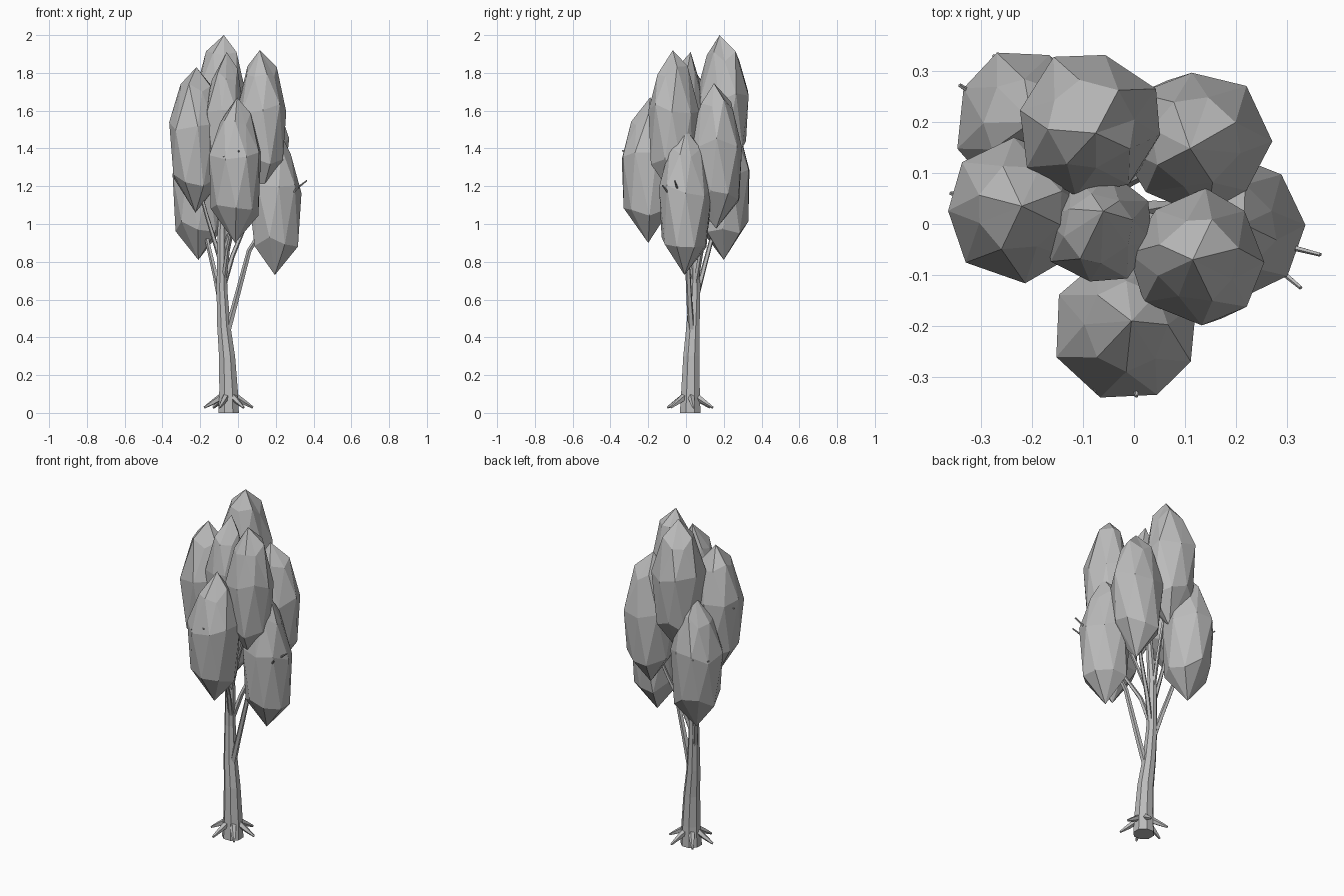
import bpy, bmesh, math, random
from mathutils import Vector

if "Cube" in bpy.data.objects:
    bpy.data.objects.remove(bpy.data.objects["Cube"])

random.seed(4)
grey = bpy.data.materials.new("plain grey")
grey.diffuse_color = (0.5, 0.5, 0.5, 1)
grey.use_nodes = True
grey.node_tree.nodes["Principled BSDF"].inputs["Base Color"].default_value = grey.diffuse_color


def finish(name, bm):
    bmesh.ops.recalc_face_normals(bm, faces=bm.faces[:])
    me = bpy.data.meshes.new(name)
    bm.to_mesh(me)
    bm.free()
    me.materials.append(grey)
    ob = bpy.data.objects.new(name, me)
    bpy.context.collection.objects.link(ob)
    return ob


def tube(name, pts, sides, flat=False):
    """Tapered tube through (x, y, z, radius) points."""
    bm = bmesh.new()
    path = [Vector(p[:3]) for p in pts]
    rings = []
    for i, p in enumerate(path):
        d = path[min(i + 1, len(path) - 1)] - path[max(i - 1, 0)]
        if flat:
            d = Vector((0, 0, 1))
        q = d.to_track_quat('Z', 'Y')
        rings.append([bm.verts.new(p + q @ Vector((
            pts[i][3] * math.cos(2 * math.pi * (k + .5) / sides),
            pts[i][3] * math.sin(2 * math.pi * (k + .5) / sides), 0)))
            for k in range(sides)])
    for a, b in zip(rings, rings[1:]):
        for k in range(sides):
            n = (k + 1) % sides
            bm.faces.new((a[k], a[n], b[n], b[k]))
    bm.faces.new(rings[0])
    bm.faces.new(rings[-1])
    return finish(name, bm)


def leaf_clump(name, x, y, top, r, ax, ay):
    """Faceted pointed clump: three twisted rings between two tips."""
    bm = bmesh.new()
    n, half = 8, 0.385
    zc = top - half
    turn = random.uniform(0, 1)
    rings = []
    for j, (h, s) in enumerate(((.70, .60), (.17, .99), (-.55, .87))):
        ring = []
        for k in range(n):
            a = 2 * math.pi * (k + j * .5 + turn + random.uniform(-.12, .12)) / n
            rr = r * s * random.uniform(.95, 1.06)
            ring.append(bm.verts.new((x + rr * math.cos(a), y + rr * math.sin(a),
                                      zc + half * (h + random.uniform(-.09, .09)))))
        rings.append(ring)
    tip = bm.verts.new((ax, ay, top))
    base = bm.verts.new((x, y, zc - half))
    for k in range(n):
        m = (k + 1) % n
        bm.faces.new((tip, rings[0][k], rings[0][m]))
        bm.faces.new((base, rings[2][m], rings[2][k]))
        for a, b in zip(rings, rings[1:]):
            bm.faces.new((a[k], b[k], a[m]))
            bm.faces.new((a[m], b[k], b[m]))
    return finish(name, bm)


# Trunk
tube("trunk", [(-.05, .022, 0, .059), (-.05, .024, .12, .053), (-.058, .028, .3, .046),
               (-.075, .037, .46, .038), (-.085, .047, .65, .031),
               (-.085, .05, .95, .026), (-.075, .03, 1.3, .016)], 8, True)

# Roots
for i in range(6):
    a = math.radians(8 + 60 * i)
    c, s = math.cos(a), math.sin(a)
    tube("root", [(-.05 + c * d, .022 + s * d, z, r) for d, z, r in
                  ((.03, .09, .02), (.085, .055, .014), (.13, .028, .006))], 5)

# Branches reaching into the clumps
branches = {
    "right_branch": [(-.055, .03, .43, .018), (-.02, .02, .56, .016),
                     (.06, .005, .86, .013), (.11, 0, .94, .012), (.19, 0, 1.1, .008)],
    "back_left_branch": [(-.09, .045, .58, .016), (-.12, .085, .73, .014),
                         (-.16, .13, .9, .012), (-.2, .19, 1.1, .008)],
    "back_right_branch": [(-.08, .045, .66, .015), (-.03, .075, .83, .013),
                          (.04, .11, 1.0, .011), (.11, .15, 1.2, .008)],
    "front_branch": [(-.075, .04, .7, .014), (-.055, -.01, .86, .012),
                     (-.02, -.1, 1.02, .01), (-.01, -.19, 1.2, .008)],
    "left_branch": [(-.09, .05, .8, .014), (-.13, .045, .93, .012),
                    (-.17, .04, 1.06, .01), (-.22, .03, 1.25, .008)],
    "front_right_branch": [(-.08, .045, .85, .013), (0, 0, 1.08, .01), (.11, -.06, 1.35, .008)],
    "back_branch": [(-.085, .05, .85, .013), (-.085, .1, 1.1, .01), (-.08, .18, 1.4, .008)],
}
for name, pts in branches.items():
    tube(name, pts, 5)

# Foliage clumps: centre x, y, top height, radius, tip x, y
for name, *v in (
        ("top_clump", -.085, .195, 2.0, .145, -.075, .178),
        ("front_right_clump", .125, -.07, 1.92, .135, .115, -.07),
        ("centre_clump", -.07, -.008, 1.91, .11, -.06, .025),
        ("left_clump", -.225, .03, 1.83, .143, -.22, .035),
        ("back_right_clump", .12, .16, 1.745, .145, .11, .148),
        ("front_clump", -.015, -.2, 1.67, .143, -.005, -.19),
        ("right_clump", .195, -.008, 1.5, .14, .215, .0),
        ("back_left_clump", -.21, .2, 1.58, .146, -.2, .2)):
    leaf_clump(name, *v)

# Twigs poking out of the clumps
for a, b in (((.25, -.03, 1.14), (.365, -.06, 1.23)),
             ((.25, -.06, 1.12), (.327, -.125, 1.205)),
             ((-.26, .22, 1.2), (-.342, .272, 1.26)),
             ((-.24, .25, 1.2), (-.275, .33, 1.27)),
             ((-.06, -.25, 1.31), (-.076, -.328, 1.36)),
             ((.0, -.25, 1.33), (.005, -.338, 1.39)),
             ((-.3, .05, 1.47), (-.36, .06, 1.5)),
             ((.17, .2, 1.43), (.208, .25, 1.475))):
    tube("twig", [(*a, .008), (*b, .004)], 5)
